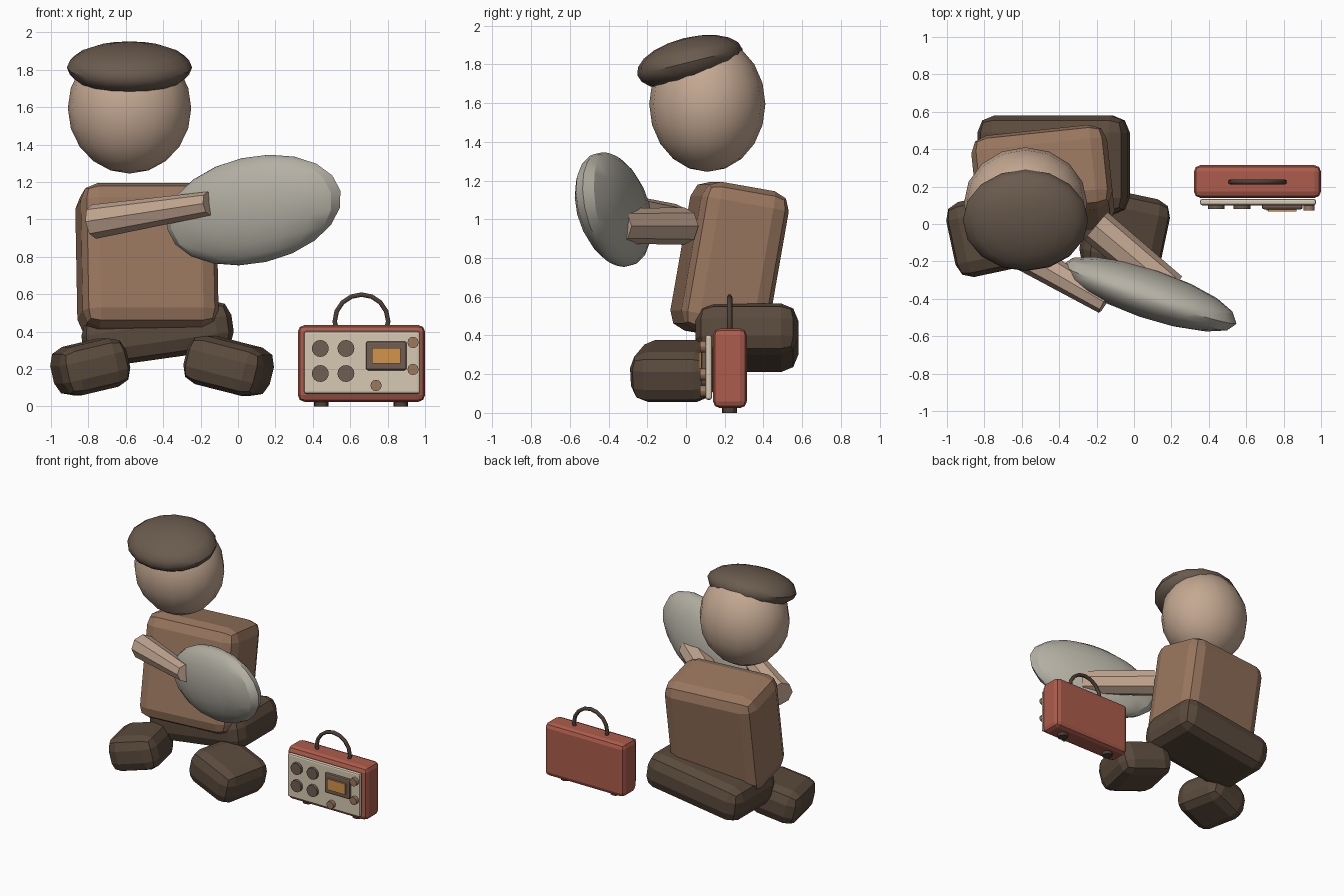
import bpy, bmesh, math
from mathutils import Vector

if "Cube" in bpy.data.objects:
    bpy.data.objects.remove(bpy.data.objects["Cube"])


def mat(name, r, g, b):
    lin = [((c / 255 + 0.055) / 1.055) ** 2.4 for c in (r, g, b)]
    m = bpy.data.materials.new(name)
    m.diffuse_color = (*lin, 1)
    m.use_nodes = True
    m.node_tree.nodes["Principled BSDF"].inputs["Base Color"].default_value = m.diffuse_color
    return m


SKIN = mat("skin", 196, 168, 146)
HAIR = mat("hair", 106, 91, 78)
CLOTH = mat("brown_cloth", 152, 118, 94)
DARK = mat("dark_cloth", 90, 74, 60)
STONE = mat("pale_grey", 180, 176, 164)
RED = mat("red_case", 172, 92, 76)
CREAM = mat("cream_panel", 214, 202, 178)
KNOB = mat("dark_knob", 112, 94, 82)
TAN = mat("tan_knob", 155, 120, 95)
AMBER = mat("amber_screen", 212, 148, 76)
TRIM = mat("dark_trim", 76, 64, 54)


def finish(name, bm, m, loc=(0, 0, 0), rot=(0, 0, 0), smooth=None):
    me = bpy.data.meshes.new(name)
    bm.to_mesh(me)
    bm.free()
    ob = bpy.data.objects.new(name, me)
    bpy.context.collection.objects.link(ob)
    ob.location = loc
    ob.rotation_euler = [math.radians(a) for a in rot]
    me.materials.append(m)
    if smooth:
        bpy.ops.object.select_all(action='DESELECT')
        ob.select_set(True)
        bpy.context.view_layer.objects.active = ob
        bpy.ops.object.shade_smooth_by_angle(angle=math.radians(smooth))
    return ob


def box(name, loc, size, m, bevel=0.0, rot=(0, 0, 0), segs=2):
    bm = bmesh.new()
    bmesh.ops.create_cube(bm, size=1)
    bmesh.ops.scale(bm, vec=size, verts=bm.verts)
    if bevel:
        bmesh.ops.bevel(bm, geom=bm.edges[:], offset=bevel, segments=segs,
                        profile=0.5, affect='EDGES')
    return finish(name, bm, m, loc, rot)


def ball(name, loc, radii, m, rot=(0, 0, 0), u=16, v=10, smooth=40):
    bm = bmesh.new()
    bmesh.ops.create_uvsphere(bm, u_segments=u, v_segments=v, radius=1)
    bmesh.ops.scale(bm, vec=radii, verts=bm.verts)
    return finish(name, bm, m, loc, rot, smooth)


def rod(name, a, b, r1, r2, m, sides=8):
    a, b = Vector(a), Vector(b)
    d = b - a
    bm = bmesh.new()
    bmesh.ops.create_cone(bm, cap_ends=True, segments=sides, radius1=r1,
                          radius2=r2, depth=d.length)
    rot = [math.degrees(x) for x in d.to_track_quat('Z', 'Y').to_euler()]
    return finish(name, bm, m, (a + b) / 2, rot, 30 if sides > 8 else None)


# Seated figure: body blocks
box("torso", (-0.487, 0.225, 0.785), (0.73, 0.46, 0.78), CLOTH, 0.09, (-10, 0, 6))
box("hips", (-0.43, 0.315, 0.388), (0.81, 0.53, 0.27), DARK, 0.09, (0, -8, 0))
box("left_leg", (-0.79, -0.06, 0.212), (0.375, 0.41, 0.265), DARK, 0.085, (0, -13, 12))
box("right_leg", (-0.05, -0.05, 0.217), (0.43, 0.43, 0.265), DARK, 0.085, (0, 14, -12))

# Head and hair cap
ball("head", (-0.58, 0.11, 1.595), (0.33, 0.30, 0.35), SKIN)
ball("hair", (-0.58, 0.02, 1.812), (0.335, 0.28, 0.127), HAIR, (14, 0, 0))

# Arms holding the large pale form
rod("left_arm", (-0.77, -0.06, 0.988), (-0.155, -0.42, 1.085), 0.092, 0.064, SKIN)
rod("right_arm", (-0.205, -0.01, 0.965), (0.2, -0.35, 0.965), 0.097, 0.09, SKIN)
ball("held_bundle", (0.085, -0.375, 1.05), (0.5, 0.13, 0.285), STONE, (6, -12, -19), 16, 10, 30)

# Portable radio: case, panel and screen
box("radio_case", (0.66, 0.227, 0.23), (0.68, 0.175, 0.41), RED, 0.035)
box("radio_panel", (0.663, 0.117, 0.235), (0.62, 0.034, 0.335), CREAM, 0.012)
box("screen_frame", (0.793, 0.093, 0.271), (0.218, 0.03, 0.155), KNOB, 0.012)
box("screen", (0.793, 0.077, 0.271), (0.154, 0.018, 0.083), AMBER)

# Dials and buttons
for x in (0.44, 0.577):
    for z in (0.31, 0.176):
        rod("dial", (x, 0.11, z), (x, 0.08, z), 0.045, 0.045, KNOB, 16)
for x, z in ((0.936, 0.342), (0.936, 0.198), (0.738, 0.112)):
    rod("button", (x, 0.11, z), (x, 0.072, z), 0.03, 0.03, TAN, 12)

# Feet under the case
for x in (0.445, 0.87):
    rod("radio_foot", (x, 0.225, 0), (x, 0.225, 0.04), 0.038, 0.038, TRIM, 12)

# Arched carrying handle
cu = bpy.data.curves.new("handle_path", 'CURVE')
cu.dimensions = '3D'
cu.bevel_depth = 0.014
cu.bevel_resolution = 1
cu.use_fill_caps = True
pts = [(0.66 - 0.143 * math.cos(t), 0.225, 0.455 + 0.143 * math.sin(t))
       for t in [math.pi * i / 8 for i in range(9)]]
pts = [(0.525, 0.225, 0.42)] + pts + [(0.795, 0.225, 0.42)]
sp = cu.splines.new('POLY')
sp.points.add(len(pts) - 1)
for p, c in zip(sp.points, pts):
    p.co = (*c, 1)
cu.materials.append(TRIM)
handle = bpy.data.objects.new("radio_handle", cu)
bpy.context.collection.objects.link(handle)
